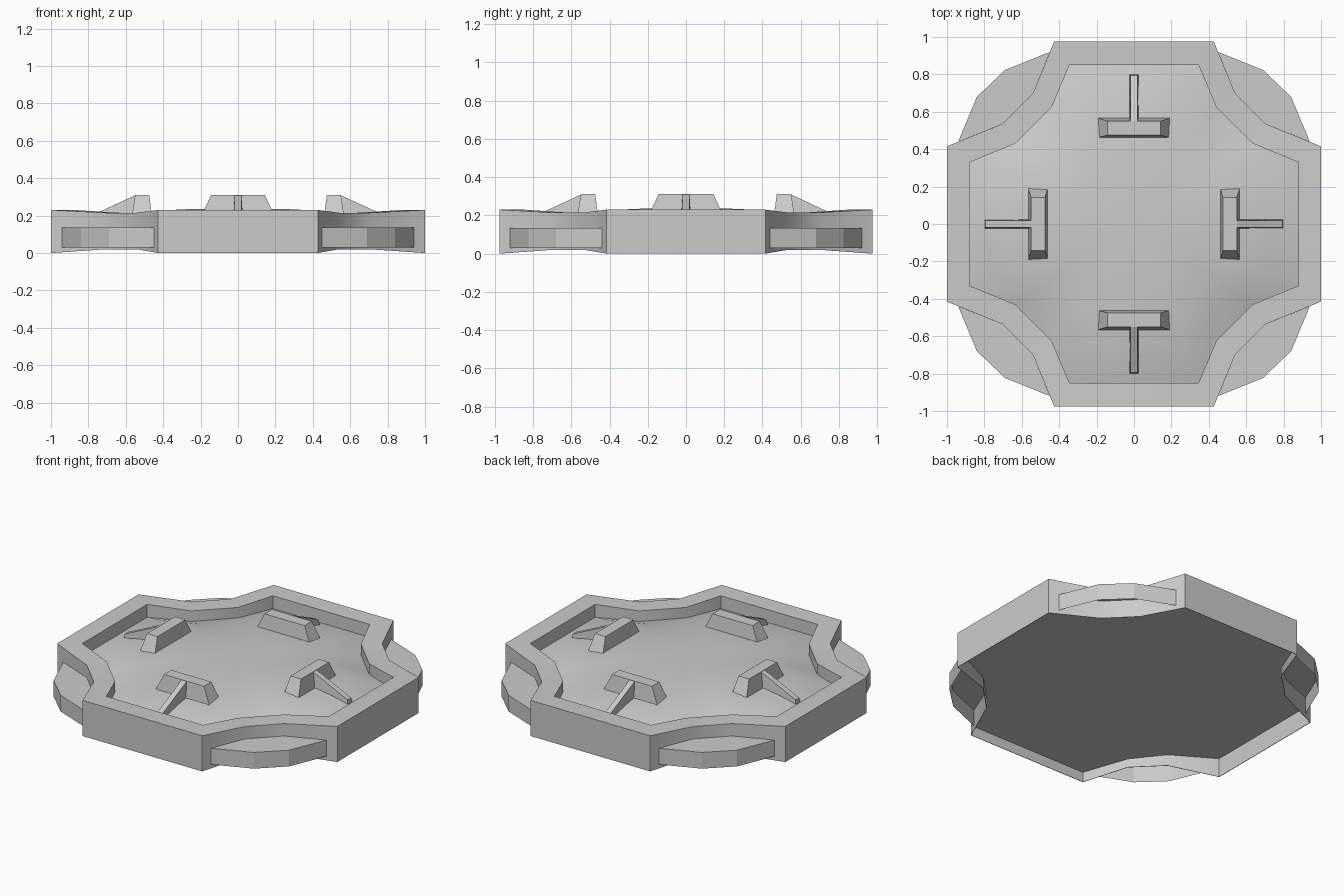
import bpy, bmesh, math

if "Cube" in bpy.data.objects:
    bpy.data.objects.remove(bpy.data.objects["Cube"])


def make(name, verts, faces, smooth=False):
    me = bpy.data.meshes.new(name)
    me.from_pydata(verts, [], faces)
    bm = bmesh.new()
    bm.from_mesh(me)
    bmesh.ops.recalc_face_normals(bm, faces=bm.faces)
    bm.to_mesh(me)
    bm.free()
    ob = bpy.data.objects.new(name, me)
    bpy.context.collection.objects.link(ob)
    if smooth:
        bpy.ops.object.select_all(action='DESELECT')
        bpy.context.view_layer.objects.active = ob
        ob.select_set(True)
        bpy.ops.object.shade_smooth_by_angle(angle=math.radians(30))
    return ob


def loft(rings, bottom=None):
    # skin through equally sized rings, capped on top, with optional bottom faces
    n = len(rings[0])
    verts = [v for r in rings for v in r]
    faces = [(k * n + i, k * n + (i + 1) % n, (k + 1) * n + (i + 1) % n, (k + 1) * n + i)
             for k in range(len(rings) - 1) for i in range(n)]
    last = (len(rings) - 1) * n
    faces.append(tuple(range(last, last + n)))
    return verts, faces + (bottom or [])


def mirrored(quad):
    # quarter outline to the full anticlockwise outline
    half = quad + [(-x, y) for x, y in reversed(quad)]
    return half + [(-x, -y) for x, y in half]


outer = mirrored([(1.0, .415), (.705, .535), (.54, .70), (.427, .975)])
inner = mirrored([(.88, .33), (.635, .43), (.44, .625), (.345, .85)])
notch = [i % 4 in (1, 2) for i in range(16)]


def ring(pts, z, z_notch, s=1.0):
    return [(x * s, y * s, z_notch if c else z) for (x, y), c in zip(pts, notch)]


# tray: recessed underside in three panels, thin notched wall, flat rim, domed floor
under = [(x * .997, y * .997, .065 + .1 * (abs(x) - .427)) for x, y in outer]
panels = [(3, 4, 11, 12), tuple(range(4, 12)), (12, 13, 14, 15, 0, 1, 2, 3)]
rings = [under, ring(outer, 0, .02, .997), ring(outer, 0, .02),
         ring(outer, .23, .215), ring(inner, .23, .215)]
for s in (1, .85, .7, .5, .3, .1):
    z = .237 - .09 * s ** 3
    rings.append(ring(inner, z, z, s))
make("tray", *loft(rings, panels), smooth=True)

# faceted lug in each corner notch, open underneath
lug = [(.94, .44), (.84, .68), (.69, .823), (.45, .92), (.54, .70), (.705, .535)]
for sx in (1, -1):
    for sy in (1, -1):
        verts = [(x * sx, y * sy, z) for z in (.03, .135) for x, y in lug]
        sides = [(i, i + 1, i + 7, i + 6) for i in range(3)]
        make("corner_lug", verts, sides + [(6, 7, 8, 9, 10, 11)])


def rect(w, r0, r1, z0, z1):
    return [(r0, -w, z0), (r1, -w, z1), (r1, w, z1), (r0, w, z0)]


# four stop blocks, each braced by a sloping fin
for i in range(4):
    block = make("stop_block", *loft([rect(.195, .46, .567, .20, .20),
                                      rect(.143, .475, .55, .311, .311)]))
    fin = make("brace_fin", *loft([rect(.026, .545, .80, .19, .15),
                                   rect(.018, .545, .795, .311, .195)]))
    for ob in (block, fin):
        ob.rotation_euler.z = i * math.pi / 2
